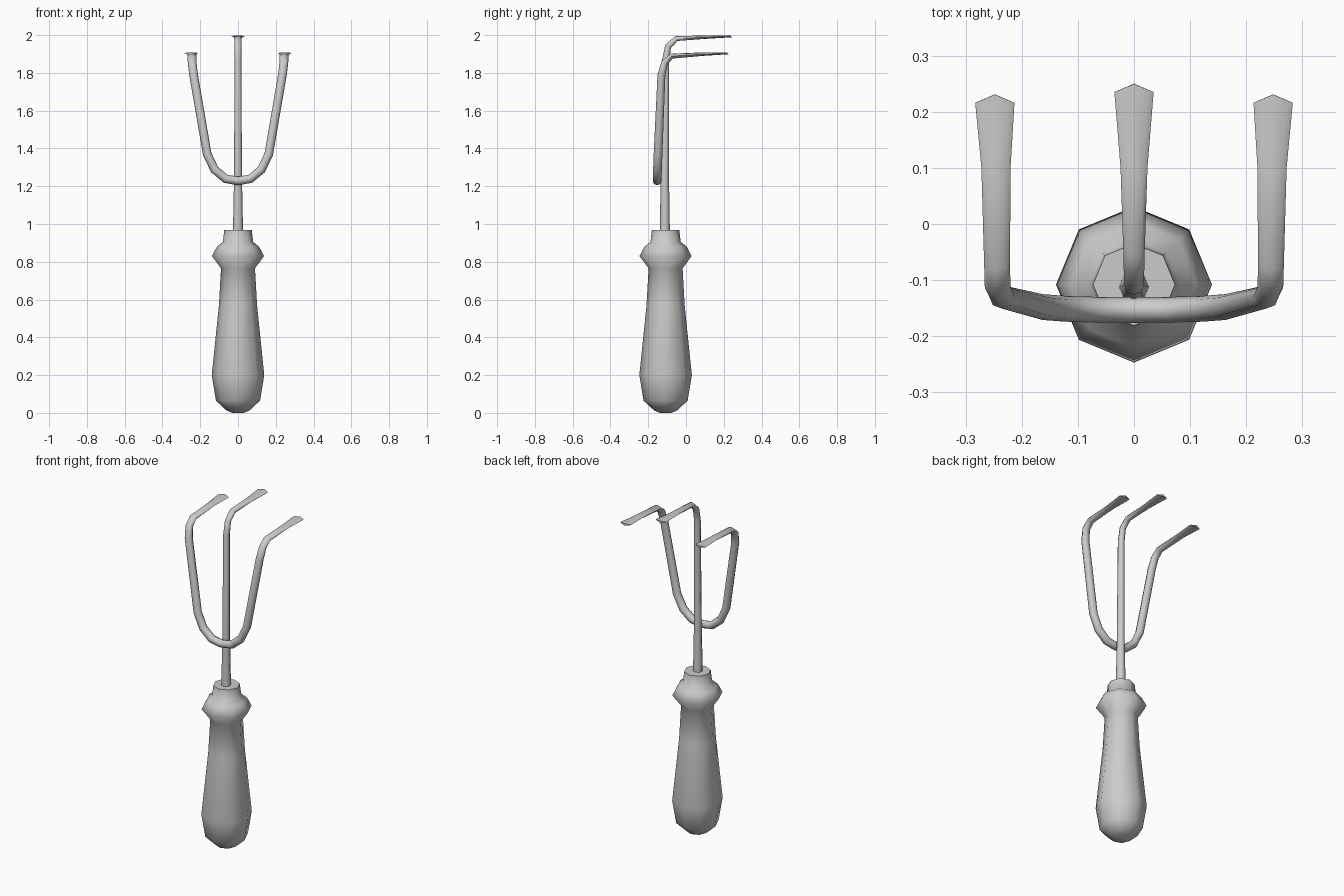
import bpy, bmesh
from math import cos, sin, pi
from mathutils import Vector

if "Cube" in bpy.data.objects:
    bpy.data.objects.remove(bpy.data.objects["Cube"])

SIDES = 8
Y0 = -0.108  # handle axis


def finish(name, bm, mirror=False):
    bmesh.ops.recalc_face_normals(bm, faces=bm.faces)
    me = bpy.data.meshes.new(name)
    bm.to_mesh(me)
    bm.free()
    ob = bpy.data.objects.new(name, me)
    bpy.context.collection.objects.link(ob)
    bpy.ops.object.select_all(action='DESELECT')
    ob.select_set(True)
    bpy.context.view_layer.objects.active = ob
    bpy.ops.object.shade_smooth_by_angle(angle=1.05)
    if mirror:
        ob.modifiers.new("mirror", 'MIRROR').use_clip = True
    return ob


def skin(bm, rings, cap_start=True):
    for r, s in zip(rings, rings[1:]):
        for i in range(SIDES):
            j = (i + 1) % SIDES
            bm.faces.new((r[i], r[j], s[j], s[i]))
    if cap_start:
        bm.faces.new(rings[0])
    bm.faces.new(rings[-1])


def lathe(name, profile):
    bm = bmesh.new()
    rings = [[bm.verts.new((r * cos(2 * pi * i / SIDES), Y0 + r * sin(2 * pi * i / SIDES), z))
              for i in range(SIDES)] for r, z in profile]
    skin(bm, rings)
    return finish(name, bm)


def rod(name, path, cap_start=True, mirror=False):
    """Sweep along (x, y, z, half width, half thickness); the tip is pointed."""
    bm = bmesh.new()
    pts = [Vector(p[:3]) for p in path]
    rings = []
    for k, p in enumerate(path):
        a = (pts[k] - pts[k - 1]).normalized() if k else Vector()
        b = (pts[k + 1] - pts[k]).normalized() if k + 1 < len(pts) else Vector()
        t = (a + b).normalized()
        if k == 0 and mirror:
            t = Vector((1, 0, 0))
        wide = t.cross(Vector((0, 1, 0))).normalized() if abs(t.y) < 0.6 else Vector((-1, 0, 0))
        thick = wide.cross(t).normalized()
        ring = []
        for i in range(SIDES):
            c, s = cos(2 * pi * i / SIDES), sin(2 * pi * i / SIDES)
            v = pts[k] + wide * c * p[3] + thick * s * p[4]
            if k == len(path) - 1:
                v.y -= 0.015 * abs(c)
            ring.append(bm.verts.new(v))
        rings.append(ring)
    skin(bm, rings, cap_start)
    return finish(name, bm, mirror)


# Turned grip with a flared collar
lathe("handle", [(0.06, 0.012), (0.117, 0.065), (0.139, 0.2), (0.101, 0.57), (0.09, 0.765),
                 (0.138, 0.83), (0.112, 0.88), (0.08, 0.905), (0.073, 0.967)])
lathe("handle_butt", [(0.061, 0.0125), (0.03, 0.0)])

# Straight shank bending forward into the middle tine
rod("middle_tine", [(0, -0.112, 0.94, 0.027, 0.027), (0, -0.112, 1.25, 0.021, 0.022),
                    (0, -0.108, 1.865, 0.018, 0.019), (0, -0.095, 1.94, 0.018, 0.017),
                    (0, -0.051, 1.982, 0.019, 0.014), (0, 0.10, 1.989, 0.024, 0.009),
                    (0, 0.25, 1.994, 0.035, 0.005)])

# Looped fork carrying both outer tines
rod("outer_tines", [(0, -0.153, 1.228, 0.023, 0.023), (0.065, -0.153, 1.239, 0.023, 0.023),
                    (0.124, -0.151, 1.288, 0.023, 0.023), (0.163, -0.148, 1.37, 0.023, 0.023),
                    (0.235, -0.130, 1.79, 0.023, 0.021), (0.243, -0.113, 1.855, 0.023, 0.018),
                    (0.244, -0.075, 1.889, 0.023, 0.014), (0.246, 0.10, 1.900, 0.026, 0.009),
                    (0.248, 0.231, 1.904, 0.035, 0.005)], cap_start=False, mirror=True)
